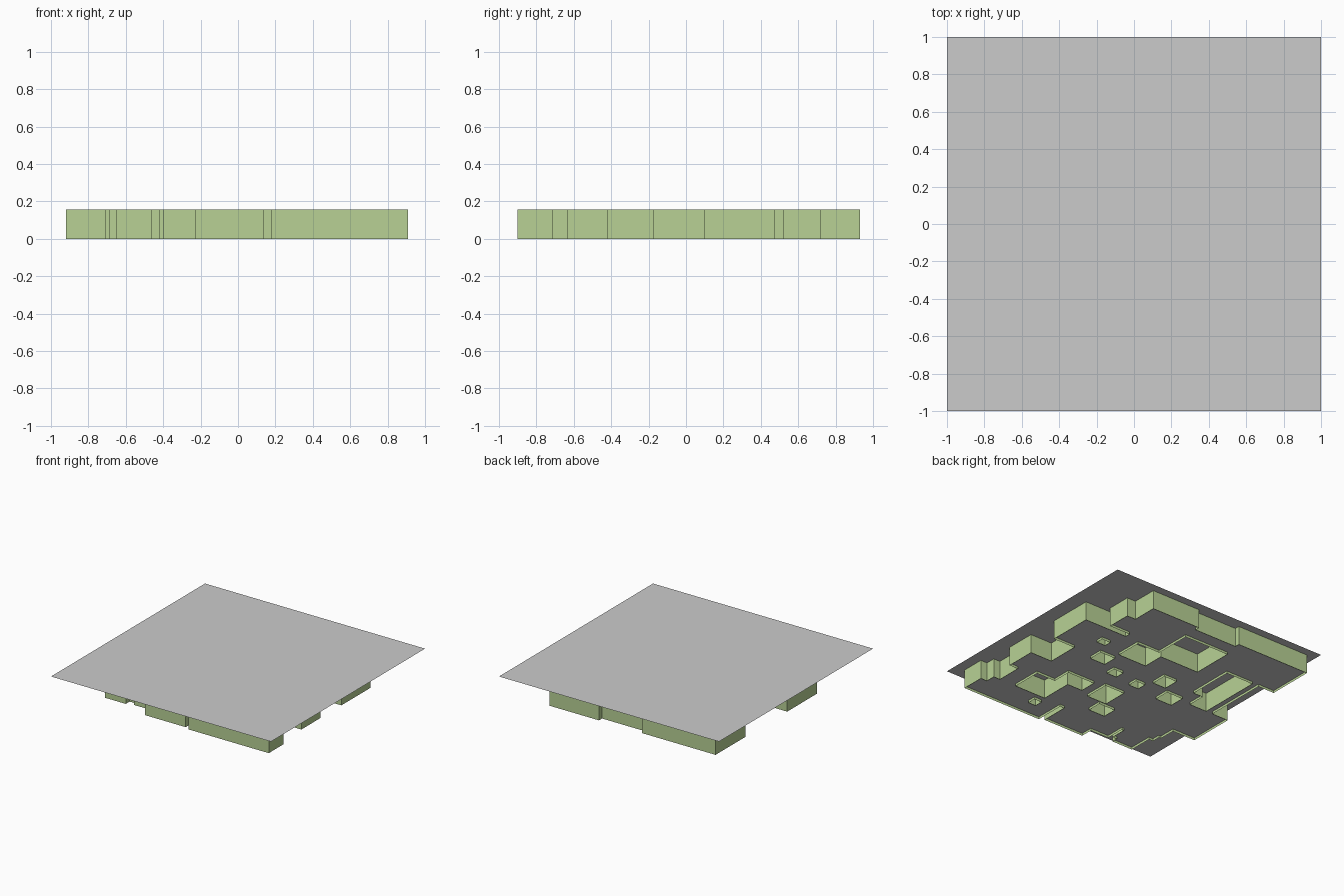
import bpy, bmesh

if "Cube" in bpy.data.objects:
    bpy.data.objects.remove(bpy.data.objects["Cube"])

TOP = 0.157      # ceiling height
FLOOR = 0.02     # floor sits slightly above the wall feet

green = bpy.data.materials.new("wall_green")
green.diffuse_color = (0.48, 0.64, 0.30, 1)
green.use_nodes = True
green.node_tree.nodes["Principled BSDF"].inputs["Base Color"].default_value = green.diffuse_color


def finish(bm, name, mat=None):
    mesh = bpy.data.meshes.new(name)
    bm.to_mesh(mesh)
    bm.free()
    ob = bpy.data.objects.new(name, mesh)
    bpy.context.collection.objects.link(ob)
    if mat:
        mesh.materials.append(mat)
    return ob


def rect(x0, x1, y0, y1):
    return [(x0, y0), (x1, y0), (x1, y1), (x0, y1)]


def ring(bm, pts, z):
    vs = [bm.verts.new((x, y, z)) for x, y in pts]
    return [bm.edges.new((a, b)) for a, b in zip(vs, vs[1:] + vs[:1])]


def stairs(start, moves):
    # right-angled outline: alternate y and x coordinates, beginning with y
    x, y = start
    pts = [(x, y)]
    for i, m in enumerate(moves):
        if i % 2 == 0:
            y = m
        else:
            x = m
        pts.append((x, y))
    return pts


# outer outline of the room layout
outer = stairs((.91, -.90), [
    -.71, .85, -.63, .79, -.42, .87, -.17, .67, .10, .87, .475, .48, .52, .67,
    .72, .59, .93, .14, .89, -.25, .93, -.92, .54, -.77, 0, -.92, -.39, -.71,
    -.53, -.69, -.60, -.65, -.80, -.46, -.75, -.42, -.62, -.40, -.78, -.23,
    -.88, .14, -.65, .18, -.90])

# solid blocks between the rooms
blocks = [
    stairs((.635, -.63), [-.38, .46, -.22, .21, -.36, .35, -.63]),
    stairs((.34, .23), [.45, .13, .76, -.28, .41, .08, .23]),
    stairs((-.46, .54), [.15, -.55, 0, -.71, .54]),
    rect(-.06, .12, -.40, -.19),
    rect(-.17, -.02, -.55, -.43),
    rect(-.45, -.30, -.10, .03),
    rect(.33, .47, .05, .17),
    rect(.51, .59, .27, .33),
    rect(.14, .23, -.04, .04),
    rect(-.10, -.01, -.07, .01),
    rect(-.25, -.13, .07, .20),
    rect(.33, .40, -.76, -.69),
]
loops = [outer] + blocks

# walls: every outline raised to the ceiling
bm = bmesh.new()
for pts in loops:
    edges = ring(bm, pts, 0)
    res = bmesh.ops.extrude_edge_only(bm, edges=edges)
    new = [g for g in res["geom"] if isinstance(g, bmesh.types.BMVert)]
    bmesh.ops.translate(bm, verts=new, vec=(0, 0, TOP))
bmesh.ops.recalc_face_normals(bm, faces=bm.faces)
finish(bm, "walls", green)

# floor: outer outline filled around the blocks
bm = bmesh.new()
edges = []
for pts in loops:
    edges += ring(bm, pts, FLOOR)
bmesh.ops.triangle_fill(bm, edges=edges, use_beauty=True, use_dissolve=False,
                        normal=(0, 0, 1))
finish(bm, "floor")

# ceiling: one flat square sheet
bm = bmesh.new()
bm.faces.new([bm.verts.new((x, y, TOP)) for x, y in rect(-1, 1, -1, 1)])
finish(bm, "ceiling")
